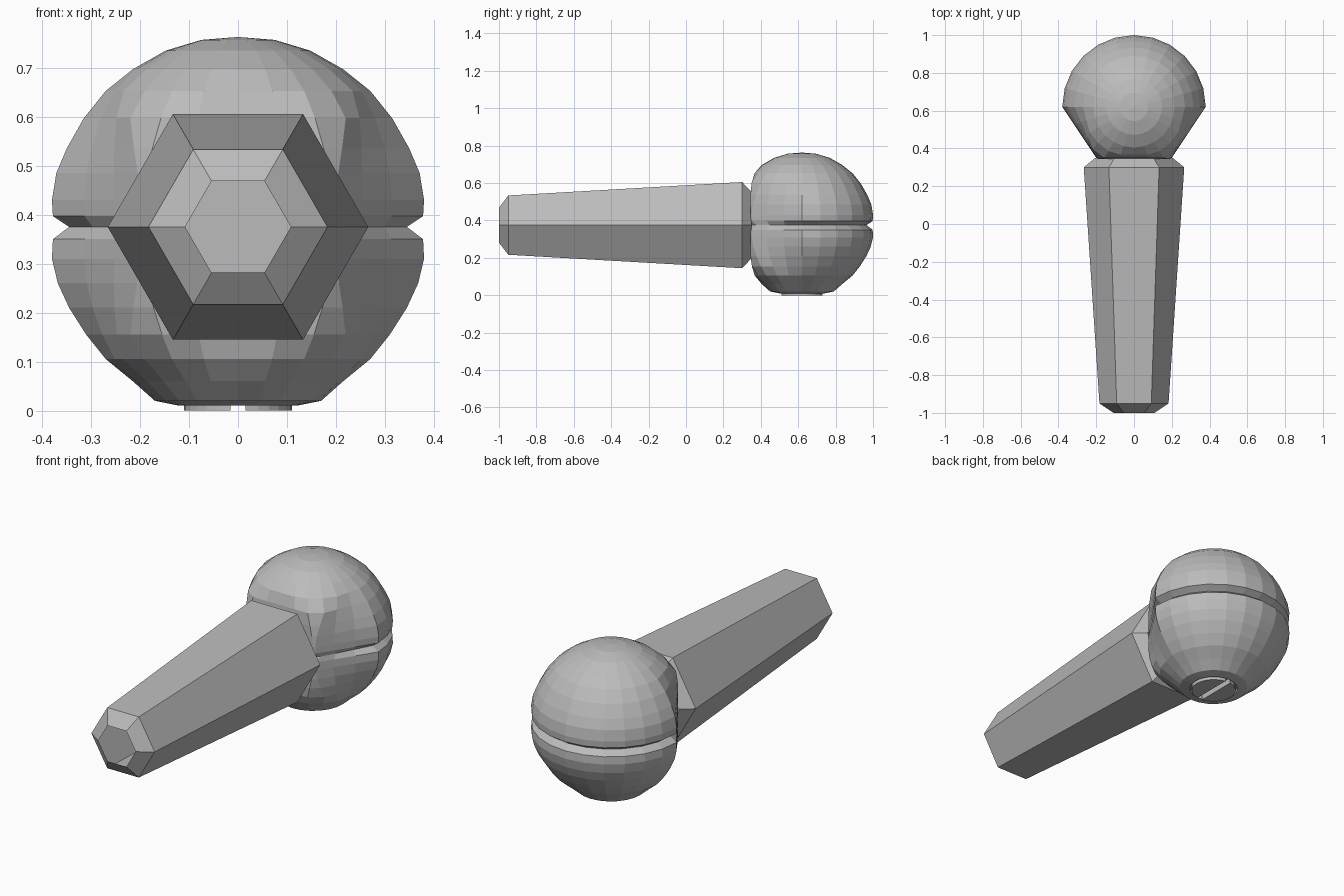
import bpy, bmesh, math

cube = bpy.data.objects.get("Cube")
if cube:
    bpy.data.objects.remove(cube)

grey = bpy.data.materials.new("plain grey")
grey.use_nodes = True
COLOUR = (0.5, 0.5, 0.5, 1)
grey.diffuse_color = COLOUR
grey.node_tree.nodes["Principled BSDF"].inputs["Base Color"].default_value = COLOUR

HEAD_Y, MID_Z = 0.62, 0.38
NECK_Y, NECK_X, HEAD_R = 0.35, 0.2, 0.38


def finish(name, bm):
    mesh = bpy.data.meshes.new(name)
    bm.to_mesh(mesh)
    bm.free()
    mesh.materials.append(grey)
    obj = bpy.data.objects.new(name, mesh)
    bpy.context.collection.objects.link(obj)
    return obj


def loft(bm, rings):
    """Join successive closed rings of points with quads."""
    loops = [[bm.verts.new(p) for p in ring] for ring in rings]
    for a, b in zip(loops, loops[1:]):
        for i in range(len(a)):
            j = (i + 1) % len(a)
            bm.faces.new((a[i], a[j], b[j], b[i]))
    return loops


# Handle: open hexagonal tube, chamfered at both ends
bm = bmesh.new()
sections = [(-1, 0.108), (-0.95, 0.183), (0.3, 0.266), (0.35, 0.205)]
loft(bm, [[(r * math.cos(k * math.pi / 3), y, 0.375 + r * math.sin(k * math.pi / 3))
           for k in range(6)] for y, r in sections])
bmesh.ops.recalc_face_normals(bm, faces=bm.faces)
finish("handle", bm)


# Head: grooved ball whose front pinches in to a neck
def head_point(r, z, angle):
    x, y = r * math.sin(angle), HEAD_Y - r * math.cos(angle)
    if y < HEAD_Y:
        front = NECK_Y - 0.005 + 0.3 * max(0, abs(z - MID_Z) - 0.2)
        y = max(y, front)
        if r > NECK_X:
            t = max(0, (y - NECK_Y) / (HEAD_Y - NECK_Y))
            limit = NECK_X + (r - NECK_X) * t
            x = max(-limit, min(limit, x))
    return x, y, z


profile = [(0.075, 0.757), (0.148, 0.735), (0.215, 0.697), (0.27, 0.653),
           (0.315, 0.597), (0.35, 0.535), (0.371, 0.485), (0.38, 0.43),
           (0.378, 0.397), (0.345, 0.375), (0.378, 0.35), (0.38, 0.31),
           (0.368, 0.26), (0.345, 0.21), (0.31, 0.155), (0.27, 0.105),
           (0.215, 0.06), (0.17, 0.02), (0.12, 0.01), (0.12, 0.03)]
SEGMENTS = 24
bm = bmesh.new()
loops = loft(bm, [[head_point(r, z, k * math.tau / SEGMENTS) for k in range(SEGMENTS)]
                  for r, z in profile])
tip = bm.verts.new((0, HEAD_Y, 0.763))
for i in range(SEGMENTS):
    bm.faces.new((tip, loops[0][i - 1], loops[0][i]))
bm.faces.new(loops[-1])
bmesh.ops.remove_doubles(bm, verts=bm.verts, dist=0.0005)
bmesh.ops.recalc_face_normals(bm, faces=bm.faces)
finish("head", bm)

# Slotted screw under the head: two half discs with a gap between
for side, label in ((1, "left"), (-1, "right")):
    bm = bmesh.new()
    start = math.asin(0.015 / 0.11)
    arc = [start + (math.pi - 2 * start) * k / 12 for k in range(13)]
    rim = [(side * 0.11 * math.sin(a), HEAD_Y + 0.11 * math.cos(a)) for a in arc]
    top, bottom = loft(bm, [[(x, y, z) for x, y in rim] for z in (0.03, 0)])
    bm.faces.new(top)
    bm.faces.new(bottom)
    bmesh.ops.recalc_face_normals(bm, faces=bm.faces)
    finish("screw_half_" + label, bm)
